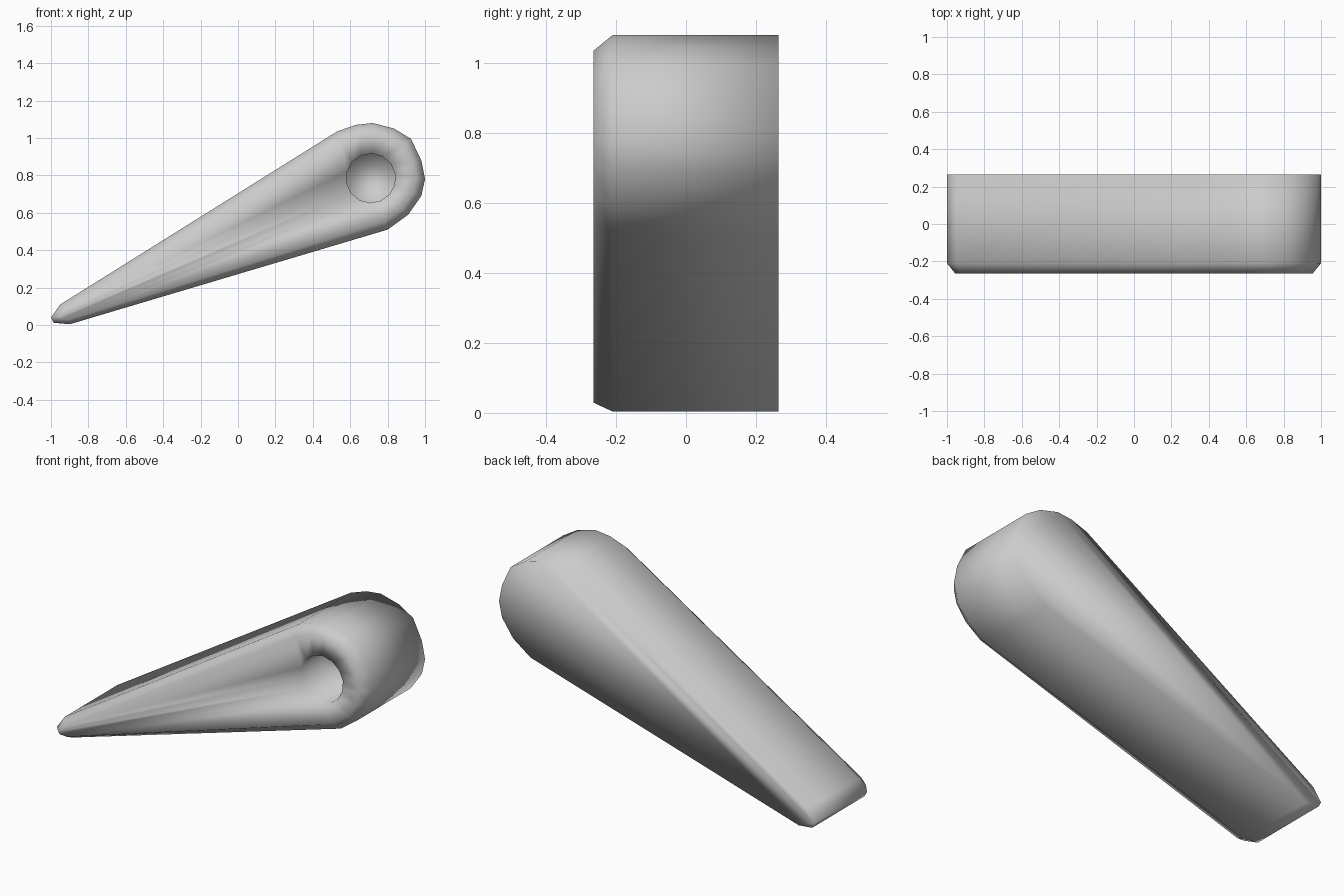
import bpy, bmesh, math
from mathutils import Vector

cube = bpy.data.objects.get("Cube")
if cube:
    bpy.data.objects.remove(cube)

# One plain grey for the whole body
grey = bpy.data.materials.new("light_grey")
grey.use_nodes = True
colour = (0.6, 0.6, 0.6, 1)
grey.diffuse_color = colour
grey.node_tree.nodes["Principled BSDF"].inputs["Base Color"].default_value = colour

# Teardrop profile (x, z), counter-clockwise from the tail's upper corner
profile = [Vector(p) for p in (
    (-.95, .11), (-1, .04), (-.985, .012), (-.9, .004), (.8, .51), (.91, .59),
    (.98, .69), (1, .78), (.98, .88), (.925, .995), (.835, 1.05),
    (.72, 1.08), (.63, 1.07), (.53, 1.035))]
count = len(profile)
tail, hub = Vector((-.9, .055)), Vector((.71, .785))
BACK, SHOULDER, FRONT = .265, -.21, -.265
HOLE_RIM, HOLE_FLOOR, HOLE_RADIUS = -.25, -.05, .132


def inset(p, distance):
    """Move a profile point towards the spine of the teardrop."""
    axis = hub - tail
    t = max(0, min(1, (p - tail).dot(axis) / axis.length_squared))
    inward = tail + axis * t - p
    return p + inward.normalized() * min(distance, inward.length * .5)


bm = bmesh.new()


def ring(points, y):
    return [bm.verts.new((p.x, y, p.y)) for p in points]


def skin(a, b):
    for i in range(count):
        j = (i + 1) % count
        bm.faces.new((a[i], a[j], b[j], b[i]))


# Round hole in the wide end, lined up with the profile points
start = math.radians(165)
circle = [hub + HOLE_RADIUS * Vector((math.cos(a), math.sin(a)))
          for a in (start + i * math.tau / count for i in range(count))]

# Back cap, sides, chamfer, front face, hole wall and hole floor
rings = [ring(profile, BACK), ring(profile, SHOULDER),
         ring([inset(p, .045) for p in profile], FRONT),
         ring(circle, HOLE_RIM), ring(circle, HOLE_FLOOR)]
for a, b in zip(rings, rings[1:]):
    skin(a, b)
bm.faces.new(rings[0])
bm.faces.new(rings[-1])
bmesh.ops.recalc_face_normals(bm, faces=bm.faces)
for face in bm.faces:
    face.smooth = True

mesh = bpy.data.meshes.new("teardrop_body")
bm.to_mesh(mesh)
bm.free()
mesh.materials.append(grey)
body = bpy.data.objects.new("teardrop_body", mesh)
bpy.context.collection.objects.link(body)
